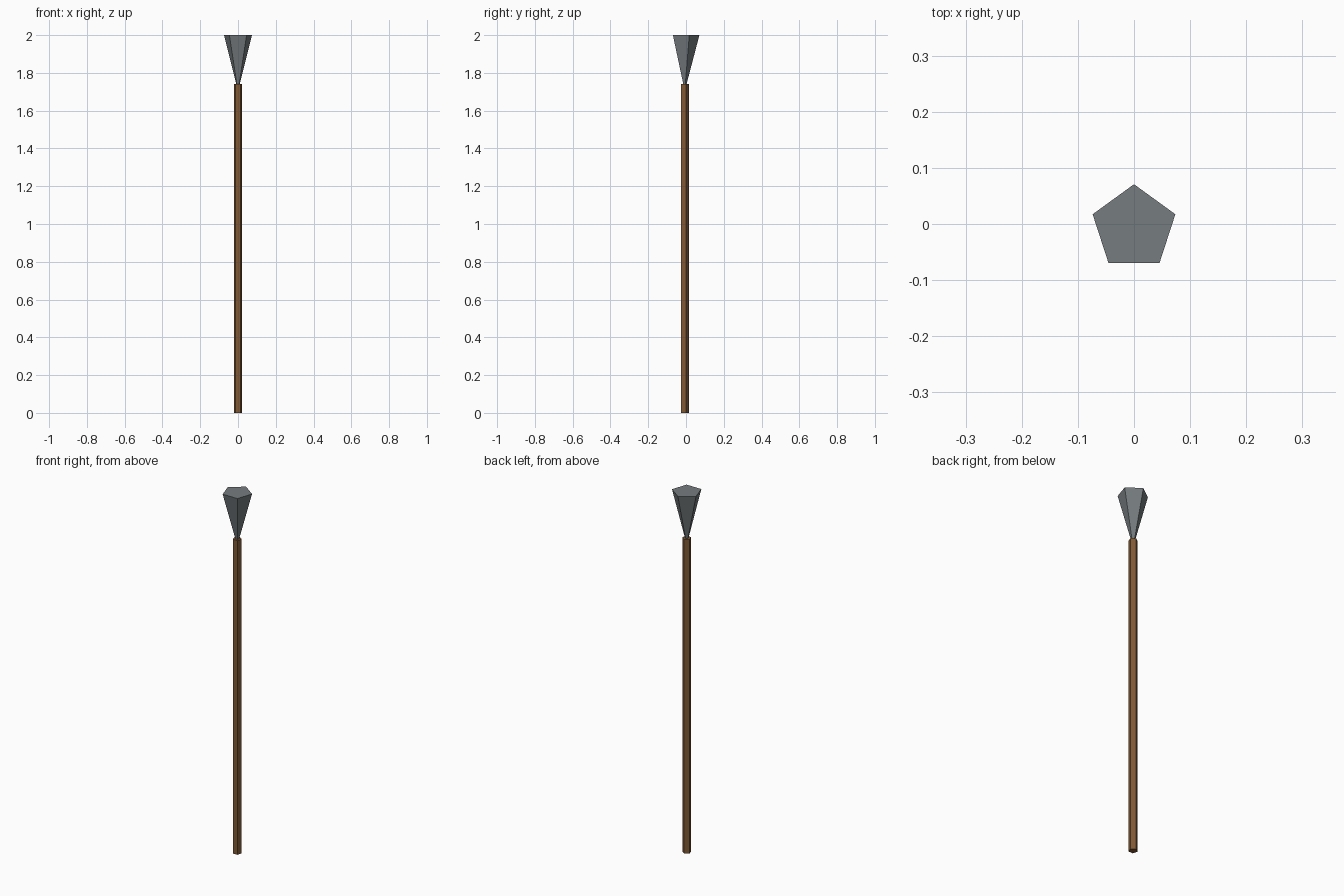
import bpy
from math import pi

if "Cube" in bpy.data.objects:
    bpy.data.objects.remove(bpy.data.objects["Cube"])

SIDES = 5
CENTRE_Y = -0.0066  # puts the pentagon's bounding box on y = 0


def pentagon_part(name, r_bottom, r_top, z0, z1, color):
    """Flat-sided tapered prism with one corner pointing to +y."""
    bpy.ops.mesh.primitive_cone_add(
        vertices=SIDES, radius1=r_bottom, radius2=r_top, depth=z1 - z0,
        location=(0, CENTRE_Y, (z0 + z1) / 2))
    ob = bpy.context.object
    ob.name = name
    # make sure a corner faces the back
    top = max(ob.data.vertices, key=lambda v: v.co.y)
    if abs(top.co.x) > 1e-4:
        ob.rotation_euler.z = pi / 2
    mat = bpy.data.materials.new(name + "_material")
    mat.diffuse_color = color
    mat.use_nodes = True
    mat.node_tree.nodes["Principled BSDF"].inputs["Base Color"].default_value = mat.diffuse_color
    ob.data.materials.append(mat)
    return ob


# wooden handle
pentagon_part("shaft", 0.0235, 0.0235, 0.0, 1.742, (0.22, 0.10, 0.035, 1))
# flaring stone head with a flat top
pentagon_part("head", 0.010, 0.0775, 1.742, 2.0, (0.18, 0.20, 0.21, 1))
